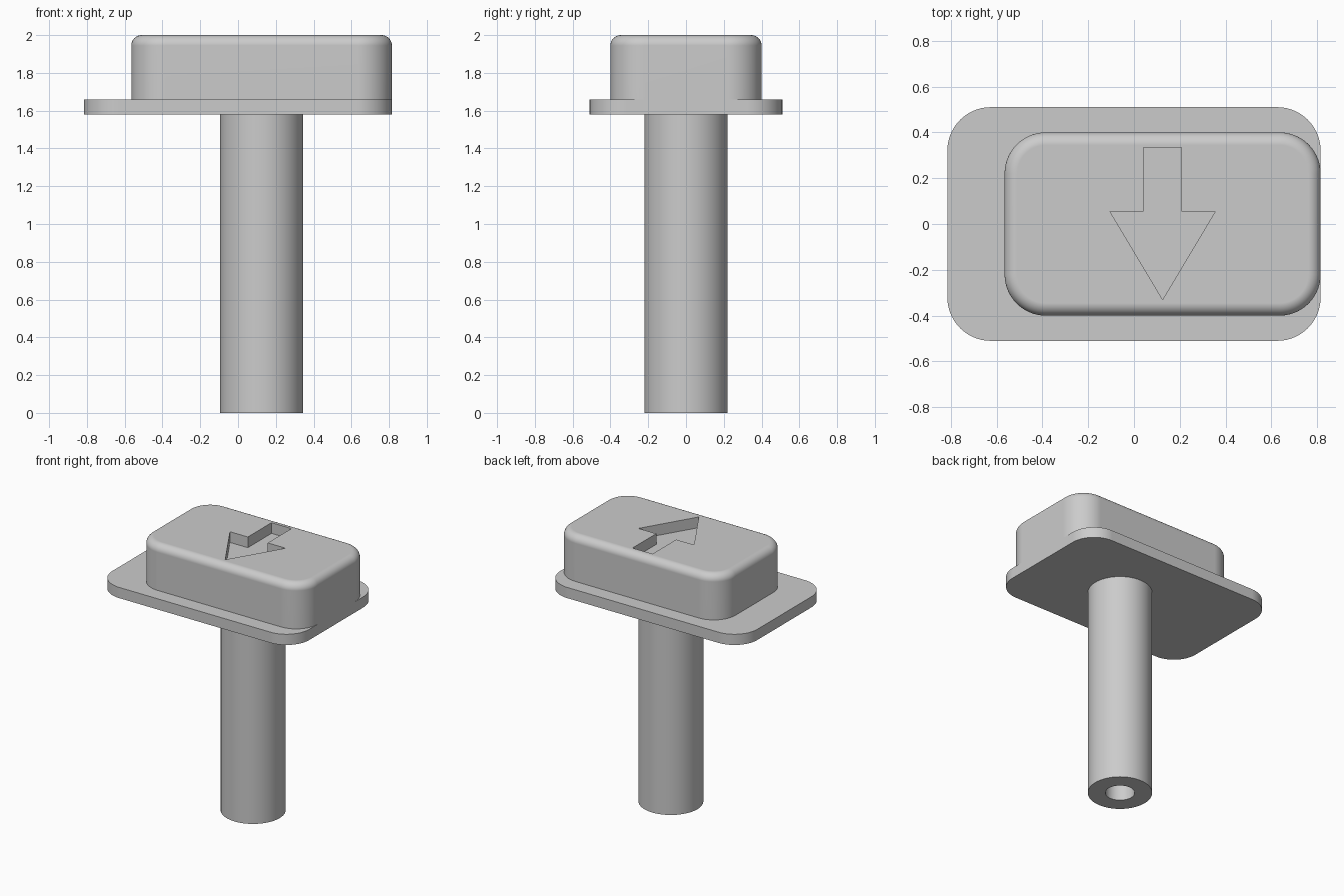
import bpy, bmesh, math

if "Cube" in bpy.data.objects:
    bpy.data.objects.remove(bpy.data.objects["Cube"])

grey = bpy.data.materials.new("light grey")
grey.use_nodes = True
grey.diffuse_color = (0.6, 0.6, 0.6, 1)
bsdf = next(n for n in grey.node_tree.nodes if n.type == 'BSDF_PRINCIPLED')
bsdf.inputs["Base Color"].default_value = grey.diffuse_color

MID = 0.125          # shared x centre of cap and stem
PLATE_Z = 1.58       # underside of the flange plate
CAP_Z = 1.66         # top of the plate, foot of the cap
TOP = 2.0


def rounded(cx, hx, hy, r, z, steps=14):
    """Counter-clockwise rounded rectangle at height z."""
    pts = []
    for i, (sx, sy) in enumerate([(1, 1), (-1, 1), (-1, -1), (1, -1)]):
        for k in range(steps + 1):
            a = (i + k / steps) * math.pi / 2
            pts.append((cx + sx * (hx - r) + r * math.cos(a),
                        sy * (hy - r) + r * math.sin(a), z))
    return pts


def circle(r, z, n=64):
    return [(MID + r * math.cos(2 * math.pi * i / n),
             r * math.sin(2 * math.pi * i / n), z) for i in range(n)]


def loft(name, rings, cyclic=False):
    """Skin a stack of rings; close the ends, or join last to first."""
    bm = bmesh.new()
    loops = [[bm.verts.new(p) for p in ring] for ring in rings]
    pairs = list(zip(loops, loops[1:]))
    if cyclic:
        pairs.append((loops[-1], loops[0]))
    else:
        bm.faces.new(loops[0][::-1])
        bm.faces.new(loops[-1])
    for lo, hi in pairs:
        n = len(lo)
        for i in range(n):
            j = (i + 1) % n
            bm.faces.new((lo[i], lo[j], hi[j], hi[i]))
    bmesh.ops.recalc_face_normals(bm, faces=bm.faces)
    mesh = bpy.data.meshes.new(name)
    bm.to_mesh(mesh)
    bm.free()
    mesh.materials.append(grey)
    obj = bpy.data.objects.new(name, mesh)
    bpy.context.collection.objects.link(obj)
    return obj


def activate(obj):
    bpy.ops.object.select_all(action='DESELECT')
    obj.select_set(True)
    bpy.context.view_layer.objects.active = obj


# Flange plate
plate = loft("flange_plate", [rounded(0, 0.815, 0.51, 0.19, z) for z in (PLATE_Z, CAP_Z)])

# Cap with a filleted top edge
FILLET = 0.055
cap_rings = [rounded(MID, 0.69, 0.4, 0.18, CAP_Z)]
for k in range(9):
    a = k / 8 * math.pi / 2
    inset = FILLET * (1 - math.cos(a))
    cap_rings.append(rounded(MID, 0.69 - inset, 0.4 - inset, 0.18 - inset,
                             TOP - FILLET + FILLET * math.sin(a)))
cap = loft("cap", cap_rings)

# Arrow recess cut into the cap top
half = [(0.0825, 0.335), (0.0825, 0.055), (0.23, 0.055)]
arrow = [(-x, y) for x, y in half] + [(0, -0.33)] + [(x, y) for x, y in half[::-1]]
cutter = loft("arrow_cutter", [[(MID + x, y, z) for x, y in arrow]
                               for z in (TOP - 0.08, TOP + 0.1)])
cutter.hide_render = True
cut = cap.modifiers.new("arrow_recess", 'BOOLEAN')
cut.operation = 'DIFFERENCE'
cut.solver = 'EXACT'
cut.object = cutter
activate(cap)
bpy.ops.object.modifier_apply(modifier=cut.name)
bpy.data.objects.remove(cutter)

# Hollow stem
OUTER, BORE = 0.22, 0.1
stem = loft("hollow_stem", [circle(OUTER, 0), circle(OUTER, PLATE_Z),
                            circle(BORE, PLATE_Z), circle(BORE, 0)], cyclic=True)

for obj in (plate, cap, stem):
    activate(obj)
    bpy.ops.object.shade_smooth_by_angle(angle=math.radians(30))
    weighted = obj.modifiers.new("weighted_normals", 'WEIGHTED_NORMAL')
    weighted.keep_sharp = True
